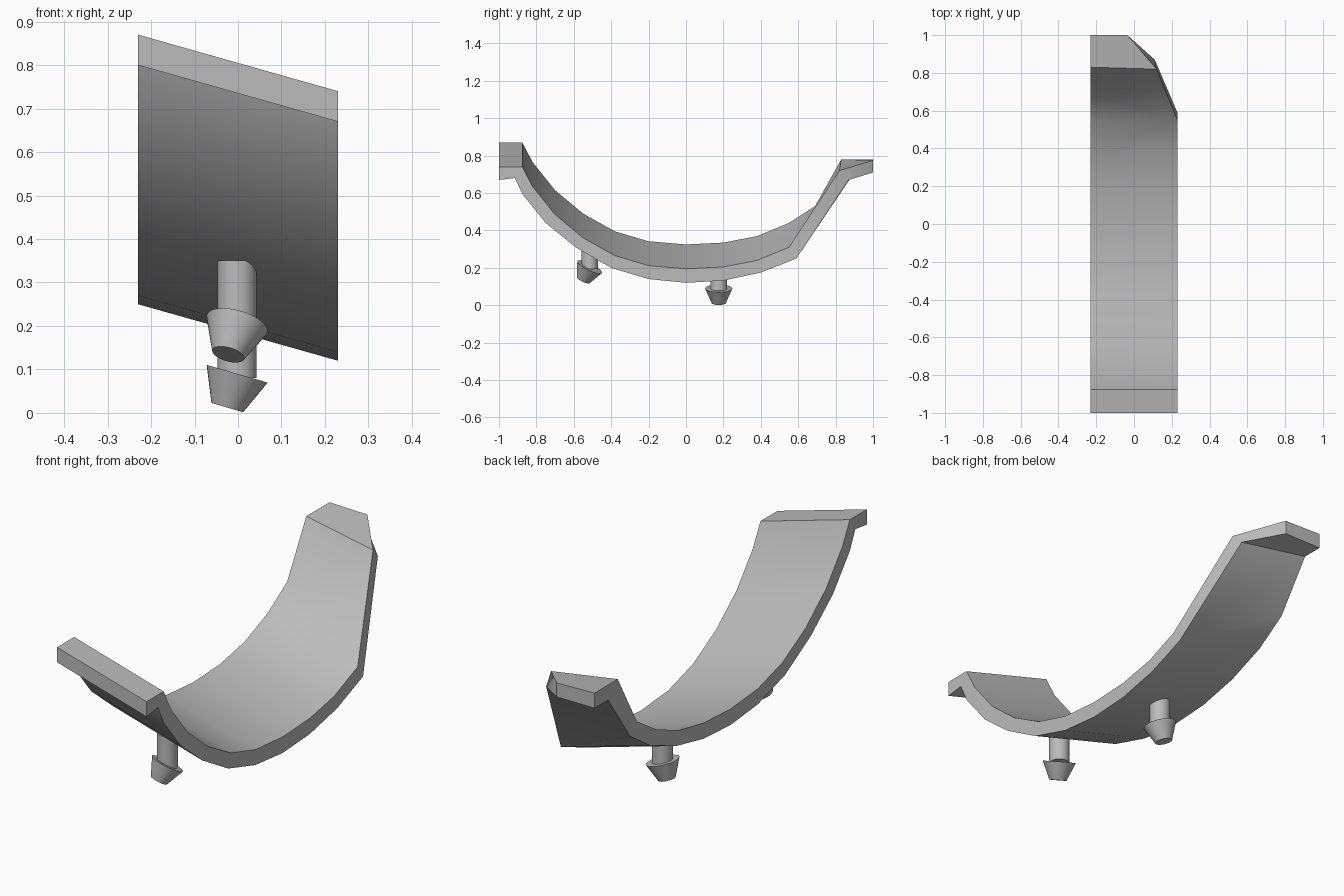
import bpy, bmesh, math
from mathutils import Vector

cube = bpy.data.objects.get("Cube")
if cube:
    bpy.data.objects.remove(cube, do_unlink=True)

grey = bpy.data.materials.new("plain_grey")
grey.use_nodes = True
grey.diffuse_color = (0.5, 0.5, 0.5, 1)
grey.node_tree.nodes["Principled BSDF"].inputs["Base Color"].default_value = (0.5, 0.5, 0.5, 1)

HALF = 0.23       # half width of the strap
DROP = 0.13       # how far the +x edge sits below the -x edge


def finish(bm, name, angle):
    bmesh.ops.recalc_face_normals(bm, faces=bm.faces)
    mesh = bpy.data.meshes.new(name)
    bm.to_mesh(mesh)
    bm.free()
    mesh.materials.append(grey)
    obj = bpy.data.objects.new(name, mesh)
    bpy.context.collection.objects.link(obj)
    bpy.ops.object.select_all(action='DESELECT')
    obj.select_set(True)
    bpy.context.view_layer.objects.active = obj
    bpy.ops.object.shade_smooth_by_angle(angle=math.radians(angle))
    return obj


# Profile of the low edge, front to back: upper and lower (y, z)
upper = [(-1, .74), (-.875, .74), (-.82, .635), (-.7, .485), (-.55, .36), (-.38, .265),
         (-.2, .212), (0, .195), (.2, .205), (.38, .24), (.55, .31)]
lower = [(-1, .67), (-.915, .68), (-.875, .595), (-.75, .44), (-.59, .31), (-.4, .2),
         (-.2, .14), (0, .12), (.2, .132), (.4, .175), (.59, .25)]

# Each section holds: high top, low top, low bottom, high bottom
sections = [[(-HALF, u[0], u[1] + DROP), (HALF, *u), (HALF, *l), (-HALF, l[0], l[1] + DROP)]
            for u, l in zip(upper, lower)]
# Clipped back end: fold, wall top and flange end
low_top, low_bottom = sections[-1][1:3]
sections += [
    [(-HALF, .69, .53), low_top, low_bottom, (-HALF, .74, .48)],
    [(-HALF, .83, .78), (.12, .82, .72), (.11, .87, .67), (-HALF, .9, .71)],
    [(-HALF, 1, .78), (-.035, 1, .775), (-.035, 1, .71), (-HALF, 1, .71)],
]

# Curved strap lofted through the sections
bm = bmesh.new()
rings = [[bm.verts.new(p) for p in s] for s in sections]
for a, b in zip(rings, rings[1:]):
    for i in range(4):
        j = (i + 1) % 4
        bm.faces.new((a[i], a[j], b[j], b[i]))
bm.faces.new(rings[0])
bm.faces.new(rings[-1][::-1])
bmesh.ops.remove_doubles(bm, verts=bm.verts, dist=0.0005)
bmesh.ops.dissolve_degenerate(bm, edges=bm.edges, dist=0.0005)
finish(bm, "curved_strap", 32)


def frustum(name, start, end, r_start, r_end):
    axis = Vector(end) - Vector(start)
    bm = bmesh.new()
    bmesh.ops.create_cone(bm, cap_ends=True, segments=32, radius1=r_start,
                          radius2=r_end, depth=axis.length)
    turn = axis.to_track_quat('Z', 'Y').to_matrix()
    bmesh.ops.rotate(bm, verts=bm.verts, matrix=turn)
    bmesh.ops.translate(bm, verts=bm.verts, vec=(Vector(start) + Vector(end)) / 2)
    return finish(bm, name, 35)


# Push-in pegs: upright shaft with a tapered head square to the strap
for label, y, rim_z, top_z, lean in (("back", .175, .09, .215, 0),
                                     ("front", -.515, .205, .35, -.45)):
    rim = Vector((-.002, y, rim_z))
    direction = Vector((-.27, lean, -.93)).normalized()
    frustum(label + "_peg_shaft", rim - Vector((0, 0, .01)), (-.002, y, top_z), .045, .045)
    frustum(label + "_peg_head", rim, rim + direction * .081, .073, .038)
